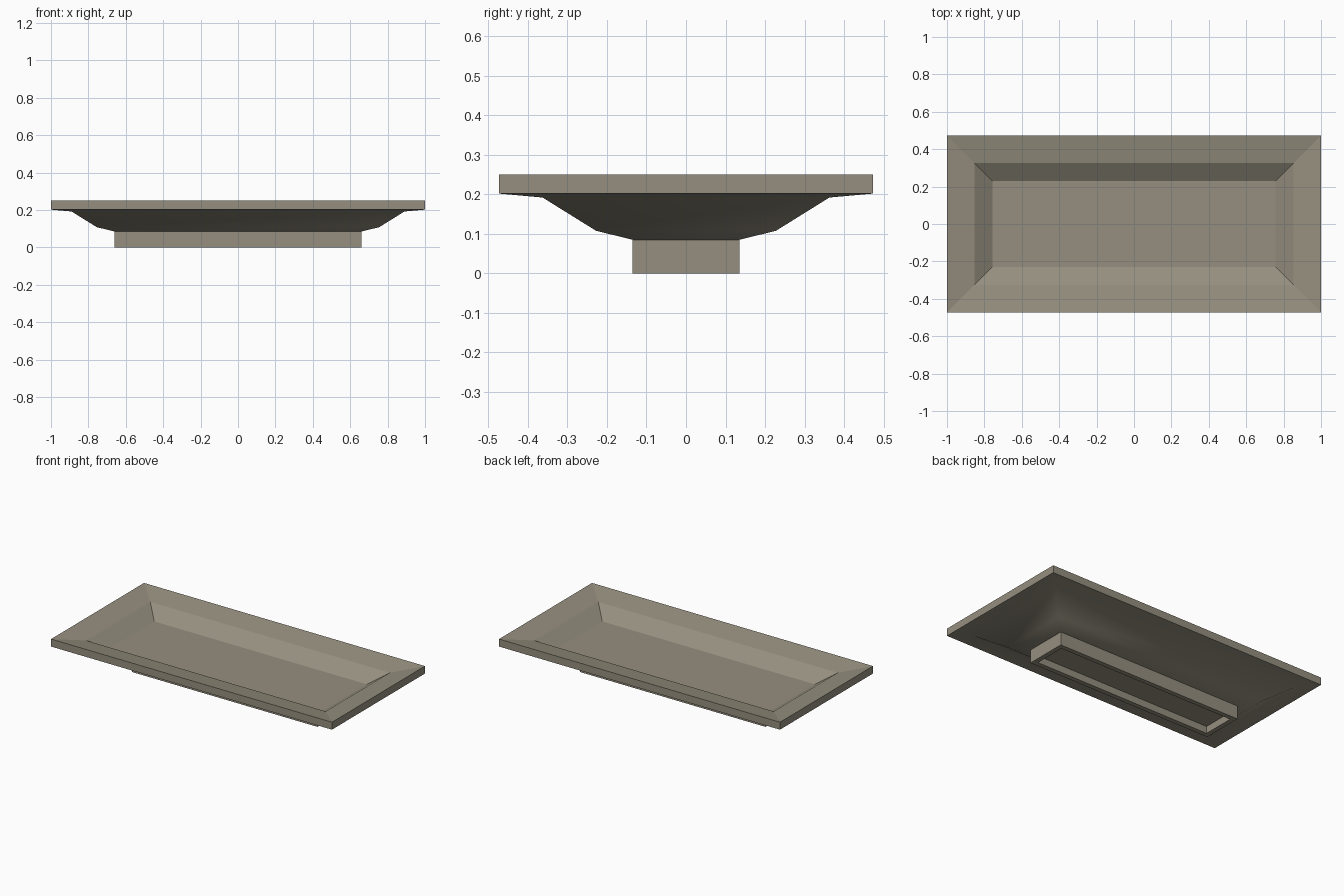
import bpy, bmesh

if "Cube" in bpy.data.objects:
    bpy.data.objects.remove(bpy.data.objects["Cube"])

# Cross-section rings: half-length x, half-width y, height z, smooth band up to the next ring
PROFILE = [
    (0.63, 0.105, 0.045, False),   # ceiling of the hollow foot
    (0.63, 0.105, 0.0, False),     # foot, inner edge
    (0.66, 0.135, 0.0, False),     # foot, outer edge
    (0.66, 0.135, 0.085, True),    # underside starts
    (0.755, 0.228, 0.108, True),
    (0.89, 0.363, 0.192, True),
    (1.0, 0.473, 0.202, False),    # lip, lower edge
    (1.0, 0.473, 0.25, False),     # lip, upper edge
    (0.853, 0.326, 0.224, False),  # sloping rim ends
    (0.757, 0.23, 0.16, False),    # dish floor
]


def rect_ring(bm, x, y, z):
    return [bm.verts.new((sx * x, sy * y, z))
            for sx, sy in ((-1, -1), (1, -1), (1, 1), (-1, 1))]


# Rectangular dish with a hollow foot
bm = bmesh.new()
rings = [rect_ring(bm, x, y, z) for x, y, z, _ in PROFILE]
for (lower, upper), row in zip(zip(rings, rings[1:]), PROFILE):
    for i in range(4):
        j = (i + 1) % 4
        face = bm.faces.new((lower[i], lower[j], upper[j], upper[i]))
        face.smooth = row[3]
bm.faces.new(rings[0][::-1])
bm.faces.new(rings[-1])
bmesh.ops.recalc_face_normals(bm, faces=bm.faces)

mesh = bpy.data.meshes.new("rectangular_dish")
bm.to_mesh(mesh)
bm.free()
dish = bpy.data.objects.new("rectangular_dish", mesh)
bpy.context.collection.objects.link(dish)

# Warm grey-brown glaze
glaze = bpy.data.materials.new("glaze")
glaze.diffuse_color = (0.30, 0.275, 0.21, 1)
glaze.use_nodes = True
glaze.node_tree.nodes["Principled BSDF"].inputs["Base Color"].default_value = glaze.diffuse_color
mesh.materials.append(glaze)
